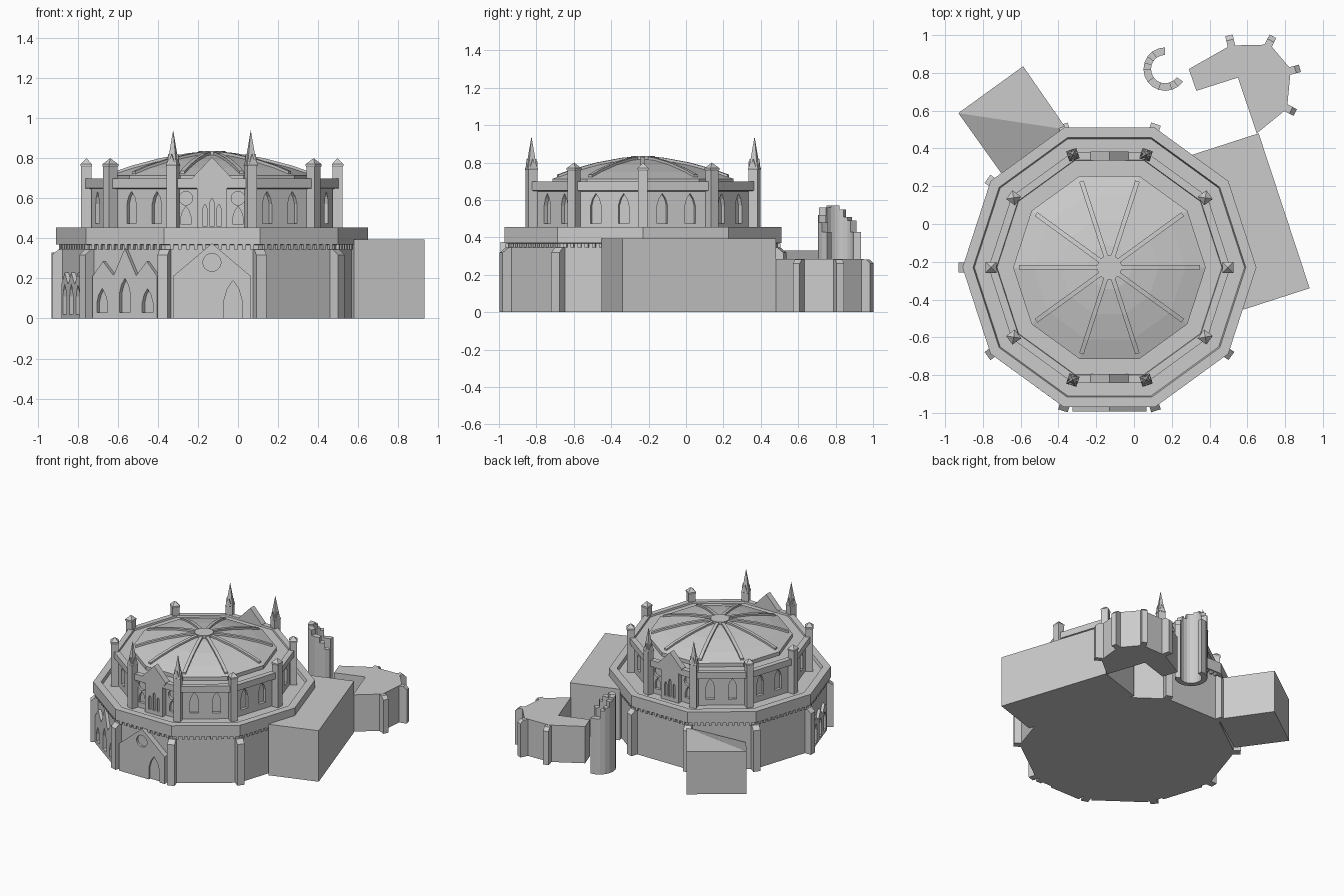
import bpy, bmesh, math
from mathutils import Vector

if "Cube" in bpy.data.objects:
    bpy.data.objects.remove(bpy.data.objects["Cube"])

CX, CY = -0.13, -0.23
C36 = math.cos(math.radians(18))          # apothem / radius of a decagon


def finish(name, bm):
    bmesh.ops.recalc_face_normals(bm, faces=bm.faces)
    me = bpy.data.meshes.new(name)
    bm.to_mesh(me)
    bm.free()
    ob = bpy.data.objects.new(name, me)
    bpy.context.collection.objects.link(ob)
    return ob


def prism(bm, pts, vec):
    a = [bm.verts.new(p) for p in pts]
    b = [bm.verts.new(Vector(p) + Vector(vec)) for p in pts]
    n = len(a)
    bm.faces.new(a)
    bm.faces.new(b[::-1])
    for i in range(n):
        bm.faces.new((a[i], b[i], b[(i + 1) % n], a[(i + 1) % n]))


def panel(bm, pts, ang, d0, d1):
    """Outline (u, z) on the face whose normal points to ang, from depth d0 to d1."""
    t = math.radians(ang)
    n, u = Vector((math.cos(t), math.sin(t), 0)), Vector((-math.sin(t), math.cos(t), 0))
    o = Vector((CX, CY, 0)) + n * d0
    prism(bm, [o + u * p[0] + Vector((0, 0, p[1])) for p in pts], n * (d1 - d0))


def radial(bm, pts, ang, w, c=(CX, CY)):
    """Outline (r, z) standing along a radius, with tangential width w."""
    t = math.radians(ang)
    n, u = Vector((math.cos(t), math.sin(t), 0)), Vector((-math.sin(t), math.cos(t), 0))
    prism(bm, [Vector((c[0], c[1], 0)) + n * r + Vector((0, 0, z)) - u * w / 2 for r, z in pts], u * w)


def rings(bm, prof, sides=10, c=(CX, CY), rot=0):
    """Lathe a (radius, z) profile; both ends closed."""
    loops = []
    for r, z in prof:
        if r == 0:
            loops.append([bm.verts.new((c[0], c[1], z))] * sides)
            continue
        loops.append([bm.verts.new((c[0] + r * math.cos(rot + math.tau * i / sides),
                                    c[1] + r * math.sin(rot + math.tau * i / sides), z)) for i in range(sides)])
    for a, b in zip(loops, loops[1:]):
        for i in range(sides):
            j = (i + 1) % sides
            bm.faces.new(list(dict.fromkeys((a[i], a[j], b[j], b[i]))))
    for l in (loops[0], loops[-1]):
        if l[0] is not l[1]:
            bm.faces.new(l)


def lancet(u, z0, z1, w):
    h = w / 2
    s = z1 - w * 1.1
    return [(u - h, z0), (u + h, z0), (u + h, s), (u + h * .65, s + (z1 - s) * .55), (u, z1),
            (u - h * .65, s + (z1 - s) * .55), (u - h, s)]


def circle(u, z, r):
    return [(u + r * math.cos(math.tau * i / 20), z + r * math.sin(math.tau * i / 20)) for i in range(20)]


def carve(ob, cut_bm):
    cut = finish("cutter", cut_bm)
    cut.hide_render = True
    m = ob.modifiers.new("carve", 'BOOLEAN')
    m.operation, m.solver, m.object = 'DIFFERENCE', 'EXACT', cut
    bpy.context.view_layer.objects.active = ob
    bpy.ops.object.modifier_apply(modifier=m.name)
    bpy.data.objects.remove(cut)


WALL, DRUM = 0.755, 0.605
AW, AD = WALL * C36, DRUM * C36

# lower wall and parapet ring
bm = bmesh.new()
rings(bm, [(WALL, 0), (WALL, .37)])
finish("lower_wall", bm)
bm = bmesh.new()
rings(bm, [(.74, .365), (.778, .37), (.778, .455), (.722, .455), (.715, .43), (.55, .43)])
finish("parapet_ring", bm)

# corbels below the parapet
bm = bmesh.new()
for k in range(10):
    for i in range(11):
        u = (i - 5) * .04
        panel(bm, [(u - .009, .345), (u + .009, .345), (u + .009, .368), (u - .009, .368)],
              18 + 36 * k, AW - .01, AW + .016)
finish("corbels", bm)

# corner buttresses with sloping tops
bm = bmesh.new()
for k in range(10):
    radial(bm, [(.70, 0), (.798, 0), (.798, .318), (.765, .345), (.70, .345)], 36 * k, .053)
finish("corner_buttresses", bm)

# front entrance gable with door and round window
bm = bmesh.new()
panel(bm, [(-.195, 0), (.195, 0), (.195, .21), (0, .375), (-.195, .21)], 270, AW - .05, .762)
gable = finish("entrance_gable", bm)
bm = bmesh.new()
panel(bm, lancet(.105, -.02, .19, .09), 270, .745, .80)
panel(bm, circle(0, .28, .045), 270, .745, .80)
carve(gable, bm)

# triple gabled screens on the two front left faces
bm = bmesh.new()
panel(bm, [(-.2, 0), (.2, 0), (.2, .21), (.135, .285), (.07, .215), (0, .35), (-.07, .215),
           (-.135, .285), (-.2, .21)], 234, AW - .05, AW + .022)
screen = finish("triple_gable_screen", bm)
bm = bmesh.new()
for u, z in ((-.14, .15), (0, .2), (.14, .15)):
    panel(bm, lancet(u, .03, z, .065), 234, AW - .01, AW + .05)
carve(screen, bm)
bm = bmesh.new()
panel(bm, [(-.16, 0), (.16, 0), (.16, .17), (.107, .23), (.053, .17), (0, .23), (-.053, .17),
           (-.107, .23), (-.16, .17)], 198, AW - .05, AW + .02)
screen = finish("small_gable_screen", bm)
bm = bmesh.new()
for u in (-.107, 0, .107):
    panel(bm, lancet(u, .02, .17, .055), 198, AW - .01, AW + .05)
carve(screen, bm)

# upper drum with lancet windows
bm = bmesh.new()
rings(bm, [(DRUM, .40), (DRUM, .66)])
drum = finish("upper_drum", bm)
bm = bmesh.new()
for k in range(10):
    a = 18 + 36 * k
    for s in (-1, 1):
        if a in (90, 270):
            panel(bm, circle(s * .13, .6, .034), a, AD - .02, AD + .05)
            panel(bm, lancet(s * .13, .47, .56, .05), a, AD - .02, AD + .05)
        else:
            panel(bm, lancet(s * .078, .475, .635, .058), a, AD - .022, AD + .05)
carve(drum, bm)

# drum cornice
bm = bmesh.new()
rings(bm, [(.60, .645), (.64, .65), (.64, .698), (.598, .698), (.595, .685), (.45, .685)])
finish("drum_cornice", bm)

# front and back drum gables with three slots
for name, a in (("front_drum_gable", 270), ("back_drum_gable", 90)):
    bm = bmesh.new()
    panel(bm, [(-.075, .42), (.075, .42), (.075, .66), (.1, .69), (.1, .70), (0, .805), (-.1, .70),
               (-.1, .69), (-.075, .66)], a, .565, .613)
    g = finish(name, bm)
    bm = bmesh.new()
    for u, z in ((-.035, .57), (0, .6), (.035, .57)):
        panel(bm, lancet(u, .46, z, .02), a, .597, .65)
    carve(g, bm)

# roof, ribs and hub
bm = bmesh.new()
rings(bm, [(.51, .68), (.51, .713), (.40, .75), (.26, .787), (.12, .812), (0, .82)])
finish("roof", bm)
bm = bmesh.new()
for k in range(10):
    radial(bm, [(.48, .70), (.48, .735), (.40, .763), (.26, .80), (.12, .825), (.05, .832), (.05, .80),
                (.26, .77)], 36 * k, .024)
finish("roof_ribs", bm)
bm = bmesh.new()
rings(bm, [(.068, .79), (.068, .836)])
finish("roof_hub", bm)

# corner posts; tall spires beside the front and back gables
posts, spires = bmesh.new(), bmesh.new()
for k in range(10):
    t = math.radians(36 * k)
    c = (CX + .627 * math.cos(t), CY + .627 * math.sin(t))
    r, q = .036, t + math.pi / 4
    if k in (2, 3, 7, 8):
        rings(spires, [(r, .42), (r, .76), (r * 1.12, .765), (r * .8, .79), (0, .94)], 4, c, q)
        for s in range(4):
            v = t + s * math.pi / 2
            d = Vector((math.cos(v), math.sin(v), 0))
            e = Vector((-d.y, d.x, 0))
            o = Vector((c[0], c[1], 0)) + d * .012
            prism(spires, [o - e * .022 + Vector((0, 0, .76)), o + e * .022 + Vector((0, 0, .76)),
                           o + Vector((0, 0, .82))], d * .015)
    else:
        rings(posts, [(r, .42), (r, .755), (r * 1.12, .762), (r * 1.12, .77), (0, .80)], 4, c, q)
finish("corner_posts", posts)
finish("spires", spires)

# right hall
bm = bmesh.new()
prism(bm, [(.93, -.34, 0), (.66, .48, 0), (.31, .367, 0), (.58, -.453, 0)], (0, 0, .395))
finish("right_hall", bm)

# back left chapel with folded roof
bm = bmesh.new()
base = [(-.93, .587), (-.70, .265), (-.355, .50), (-.587, .835)]
lo = [bm.verts.new((x, y, 0)) for x, y in base]
hi = [bm.verts.new((x, y, z)) for (x, y), z in zip(base, (.33, .215, .33, .33))]
bm.faces.new(lo)
bm.faces.new((hi[0], hi[1], hi[2]))
bm.faces.new((hi[0], hi[2], hi[3]))
for i in range(4):
    j = (i + 1) % 4
    bm.faces.new((lo[i], lo[j], hi[j], hi[i]))
finish("left_chapel", bm)

# polygonal annex and its buttresses
bm = bmesh.new()
prism(bm, [(x, y, 0) for x, y in ((.29, .82), (.51, .945), (.72, .95), (.83, .82), (.81, .61), (.65, .48),
                                  (.55, .775), (.33, .705))], (0, 0, .285))
finish("polygon_annex", bm)
bm = bmesh.new()
for x, y, a in ((.515, .945, 103), (.71, .945, 62), (.825, .81, 15), (.805, .615, -27)):
    radial(bm, [(-.04, 0), (.055, 0), (.055, .26), (.03, .283), (-.04, .283)], a, .04, (x, y))
finish("annex_buttresses", bm)

# ruined round tower of stepped wall blocks
bm = bmesh.new()
tops = (.43, .43, .49, .51, .55, .57, .57, .56, .56, .52, .52, .48, .43)
step = 235 / len(tops)
for i, h in enumerate(tops):
    a0, a1 = (math.radians(90 + step * (i + k)) for k in (0, 1))
    prism(bm, [(.165 + r * math.cos(a), .82 + r * math.sin(a), 0)
               for r, a in ((.075, a0), (.115, a0), (.115, a1), (.075, a1))], (0, 0, h))
finish("ruined_tower", bm)
